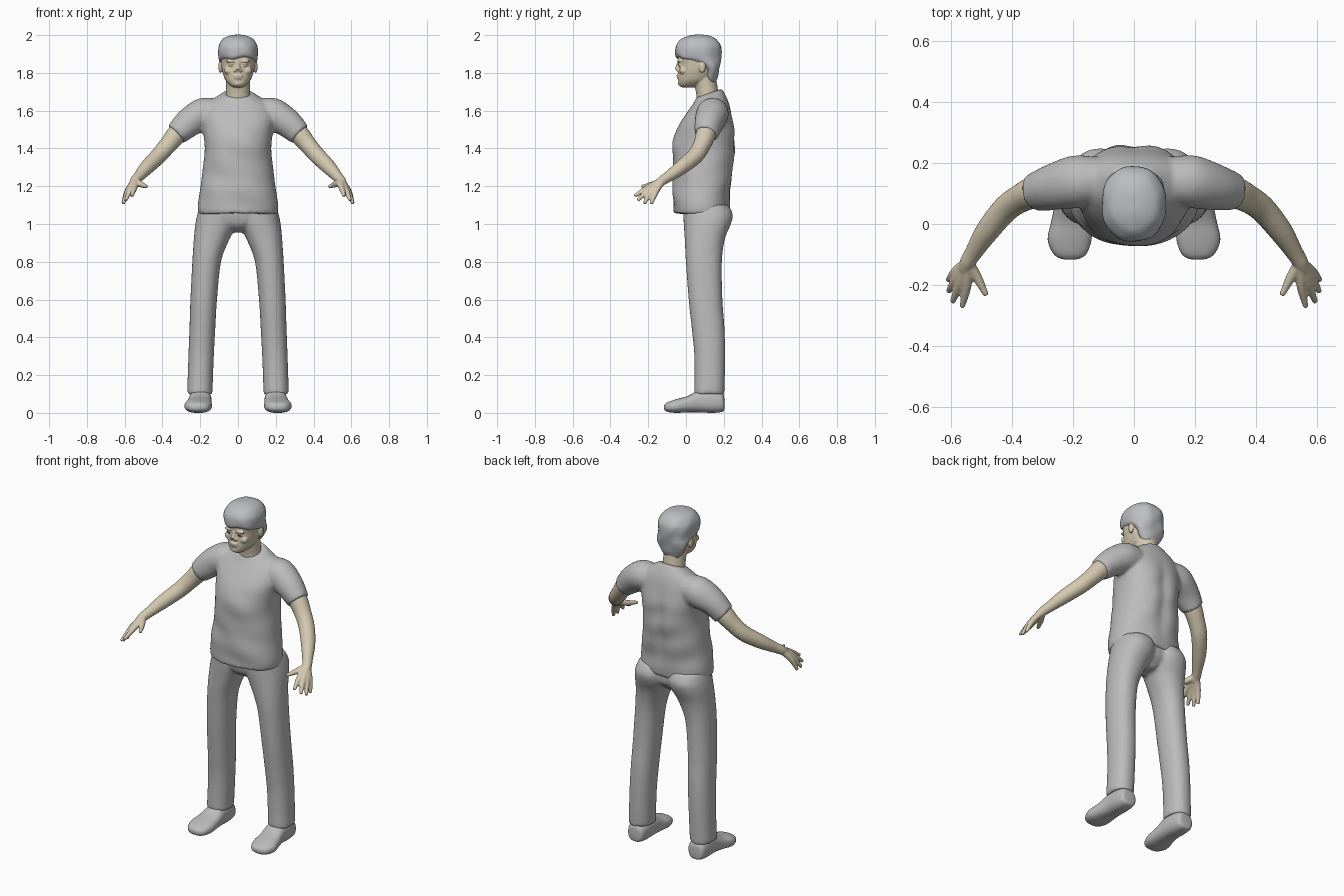
import bpy, bmesh
from math import cos, sin, pi, exp
from mathutils import Vector

if "Cube" in bpy.data.objects:
    bpy.data.objects.remove(bpy.data.objects["Cube"])


def material(name, r, g, b):
    m = bpy.data.materials.new(name)
    m.use_nodes = True
    m.diffuse_color = (r, g, b, 1)
    m.node_tree.nodes["Principled BSDF"].inputs["Base Color"].default_value = (r, g, b, 1)
    return m


CLOTH = material("grey_cloth", 0.5, 0.5, 0.5)
HAIR = material("grey_hair", 0.5, 0.51, 0.53)
SKIN = material("tan_skin", 0.66, 0.58, 0.43)
DARK = material("dark_eye_line", 0.12, 0.09, 0.06)


# A ring is (centre, half axis u, half axis v)
def flat_ring(z, x0, x1, y0, y1, tilt=0):
    ry = (y1 - y0) / 2
    return (Vector(((x0 + x1) / 2, (y0 + y1) / 2, z)),
            Vector(((x1 - x0) / 2, 0, 0)), Vector((0, ry, ry * tilt)))


def body_ring(z, rx, y0, y1, tilt=0):
    return flat_ring(z, -rx, rx, y0, y1, tilt)


def front_ring(y, cx, rx, z0, z1):
    return (Vector((cx, y, (z0 + z1) / 2)), Vector((rx, 0, 0)),
            Vector((0, 0, (z1 - z0) / 2)))


def spline(a, b, c, d, t):
    return 0.5 * (2 * b + (c - a) * t + (2 * a - 5 * b + 4 * c - d) * t * t
                  + (3 * b - 3 * c + d - a) * t ** 3)


def loft(bm, rings, side=1, power=2.0, segs=32, steps=4):
    """Closed skin through the rings, eased between them."""
    n, dense = len(rings), []
    for i in range(n - 1):
        four = [rings[min(max(i + k, 0), n - 1)] for k in (-1, 0, 1, 2)]
        dense += [[spline(*[r[j] for r in four], s / steps) for j in range(3)]
                  for s in range(steps)]
    dense.append(rings[-1])
    loops = []
    for c, u, v in dense:
        loop = []
        for k in range(segs):
            ca, sa = cos(2 * pi * k / segs), sin(2 * pi * k / segs)
            a = abs(ca) ** (2 / power) * (1 if ca > 0 else -1)
            b = abs(sa) ** (2 / power) * (1 if sa > 0 else -1)
            p = c + u * a + v * b
            loop.append(bm.verts.new((p.x * side, p.y, p.z)))
        loops.append(loop)
    for lo, hi in zip(loops, loops[1:]):
        for k in range(segs):
            j = (k + 1) % segs
            bm.faces.new((lo[k], lo[j], hi[j], hi[k]))
    bm.faces.new(loops[0])
    bm.faces.new(loops[-1])


def tube(bm, points, side=1, segs=20):
    """Round limb along (x, y, z, radius) points."""
    pts = [Vector(p[:3]) for p in points]
    rings = []
    for i, p in enumerate(pts):
        d = (pts[min(i + 1, len(pts) - 1)] - pts[max(i - 1, 0)]).normalized()
        u = d.cross(Vector((0.3, 0.9, 0.5))).normalized()
        rings.append((p, u * points[i][3], d.cross(u) * points[i][3]))
    loft(bm, rings, side, segs=segs)


def blob(bm, centre, size):
    new = bmesh.ops.create_uvsphere(bm, u_segments=16, v_segments=10, radius=1)["verts"]
    for v in new:
        v.co = Vector(centre) + Vector([a * b for a, b in zip(v.co, size)])


def finish(name, bm, mat, voxel=0, relax=4):
    bmesh.ops.recalc_face_normals(bm, faces=bm.faces)
    me = bpy.data.meshes.new(name)
    bm.to_mesh(me)
    bm.free()
    me.materials.append(mat)
    me.polygons.foreach_set("use_smooth", [True] * len(me.polygons))
    ob = bpy.data.objects.new(name, me)
    bpy.context.collection.objects.link(ob)
    if voxel:
        r = ob.modifiers.new("fuse", 'REMESH')
        r.mode, r.voxel_size, r.use_smooth_shade = 'VOXEL', voxel, True
        s = ob.modifiers.new("relax", 'SMOOTH')
        s.factor, s.iterations = 0.5, relax
    return ob


# Shirt: torso and two sleeves fused, with soft folds
bm = bmesh.new()
loft(bm, [body_ring(*r) for r in (
    (1.055, .208, -.064, .23), (1.1, .213, -.068, .232), (1.2, .198, -.072, .24),
    (1.3, .186, -.068, .254), (1.4, .176, -.073, .264), (1.5, .186, -.05, .26),
    (1.58, .195, -.002, .243), (1.635, .165, .03, .225, .1),
    (1.67, .118, .048, .207, .2), (1.692, .078, .052, .19, .35))], power=2.2, segs=56, steps=6)
for s in (1, -1):
    tube(bm, [(.08, .145, 1.59, .07), (.18, .14, 1.583, .086), (.26, .122, 1.537, .077),
              (.328, .104, 1.474, .062)], s, 32)
for v in bm.verts:
    x, y, z = v.co
    fade = max(0, min(1, (1.62 - z) * 6))
    v.co.y += fade * .004 * sin(38 * z + 17 * x) * cos(11 * x - 9 * z)
    if y > .12:
        v.co.y -= fade * .014 * exp(-(x / .035) ** 2) * min(1, (z - 1.05) * 4)
    if z < 1.07 and abs(x) < .25:
        v.co.z += .005 * sin(16 * x + 1)
finish("shirt", bm, CLOTH, .01)

# Trousers: pelvis and two legs fused
bm = bmesh.new()
loft(bm, [body_ring(*r) for r in (
    (.955, .03, .05, .16), (.985, .1, .01, .19), (1.02, .19, -.008, .215),
    (1.1, .195, -.02, .215))])
for s in (1, -1):
    loft(bm, [flat_ring(*r) for r in (
        (.1, .135, .27, .043, .203), (.2, .132, .266, .045, .206), (.32, .127, .262, .043, .207),
        (.45, .12, .257, .03, .204), (.6, .111, .252, .014, .193), (.8, .09, .242, -.001, .19),
        (.92, .045, .234, -.007, .206), (1.0, .006, .226, -.012, .238),
        (1.05, .002, .216, -.014, .248), (1.1, .002, .2, -.01, .225))], s, 2.2)
finish("trousers", bm, CLOTH, .01)

# Shoes
for s, label in ((1, "left"), (-1, "right")):
    bm = bmesh.new()
    loft(bm, [front_ring(*r) for r in (
        (.203, .2, .025, .02, .075), (.193, .2, .048, .006, .105), (.14, .2, .058, 0, .125),
        (.07, .2, .06, .003, .12), (.01, .205, .066, .003, .09), (-.05, .211, .072, 0, .073),
        (-.095, .21, .056, .005, .058), (-.112, .209, .035, .014, .046),
        (-.117, .208, .012, .024, .036))], s, 2.5)
    finish(label + "_shoe", bm, CLOTH)

# Arms with hands
WRIST = (.545, -.125, 1.23)
FINGERS = (  # knuckle, tip
    ((.548, -.2, 1.193), (.563, -.272, 1.148)), ((.57, -.195, 1.183), (.595, -.256, 1.125)),
    ((.583, -.18, 1.174), (.608, -.222, 1.108)), ((.587, -.16, 1.17), (.609, -.184, 1.106)),
    ((.514, -.175, 1.21), (.484, -.234, 1.198)))
for s, label in ((1, "left"), (-1, "right")):
    bm = bmesh.new()
    tube(bm, [(.27, .12, 1.53, .05), (.325, .105, 1.475, .053), (.37, .085, 1.42, .047),
              (.42, .05, 1.362, .044), (.48, -.022, 1.302, .039), (.525, -.092, 1.252, .029),
              (*WRIST, .026), (.555, -.15, 1.212, .022)], s)
    for knuckle, tip in FINGERS:
        tube(bm, [(*WRIST, .02), (*knuckle, .0165), (*tip, .009)], s, 12)
    finish(label + "_arm", bm, SKIN, .005, 3)

# Head, neck, ears and facial relief
bm = bmesh.new()
loft(bm, [body_ring(*r) for r in (
    (1.722, .02, -.02, .03), (1.735, .043, -.037, .075), (1.76, .066, -.041, .12),
    (1.79, .078, -.041, .148), (1.82, .086, -.039, .16), (1.85, .09, -.038, .168),
    (1.88, .092, -.044, .172), (1.93, .09, -.035, .17), (1.97, .06, 0, .13))], power=2.3)
loft(bm, [body_ring(1.6, .075, .06, .18), body_ring(1.69, .064, .054, .172),
          body_ring(1.8, .064, .03, .155)])
tube(bm, [(0, -.036, 1.86, .009), (0, -.042, 1.84, .01), (0, -.048, 1.818, .014)])
blob(bm, (0, -.04, 1.786), (.026, .011, .007))
blob(bm, (0, -.039, 1.774), (.023, .011, .007))
blob(bm, (0, -.03, 1.744), (.024, .013, .014))
for s in (1, -1):
    blob(bm, (.013 * s, -.042, 1.813), (.01, .011, .008))
    blob(bm, (.036 * s, -.036, 1.862), (.027, .012, .008))
    blob(bm, (.036 * s, -.031, 1.842), (.016, .011, .008))
    blob(bm, (.05 * s, -.015, 1.812), (.024, .02, .02))
    blob(bm, (.094 * s, .086, 1.832), (.01, .019, .033))
finish("head", bm, SKIN, .005, 3)

# Eye slits
bm = bmesh.new()
for s in (1, -1):
    blob(bm, (.036 * s, -.0405, 1.843), (.013, .004, .0025))
finish("eye_lines", bm, DARK)

# Hair cap: nape, sides, fringe and crown
bm = bmesh.new()
loft(bm, [body_ring(*r) for r in (
    (1.745, .045, .115, .155), (1.78, .072, .1, .168), (1.815, .088, .1, .175),
    (1.845, .096, .055, .182), (1.868, .101, -.02, .186), (1.885, .104, -.053, .188),
    (1.92, .106, -.058, .19), (1.95, .101, -.051, .184), (1.98, .08, -.024, .16),
    (1.995, .052, .01, .13), (2.002, .02, .04, .1))], power=2.2, segs=48)
for v in bm.verts:
    x, y, z = v.co
    lump = .02 * sin(55 * x + 20 * z) * sin(48 * y + 30 * z)
    v.co.x *= 1 + lump
    v.co.y += (y - .065) * lump
    if y < 0 and z < 1.9:
        v.co.z += .006 * sin(45 * x)
finish("hair", bm, HAIR, .006, 3)
